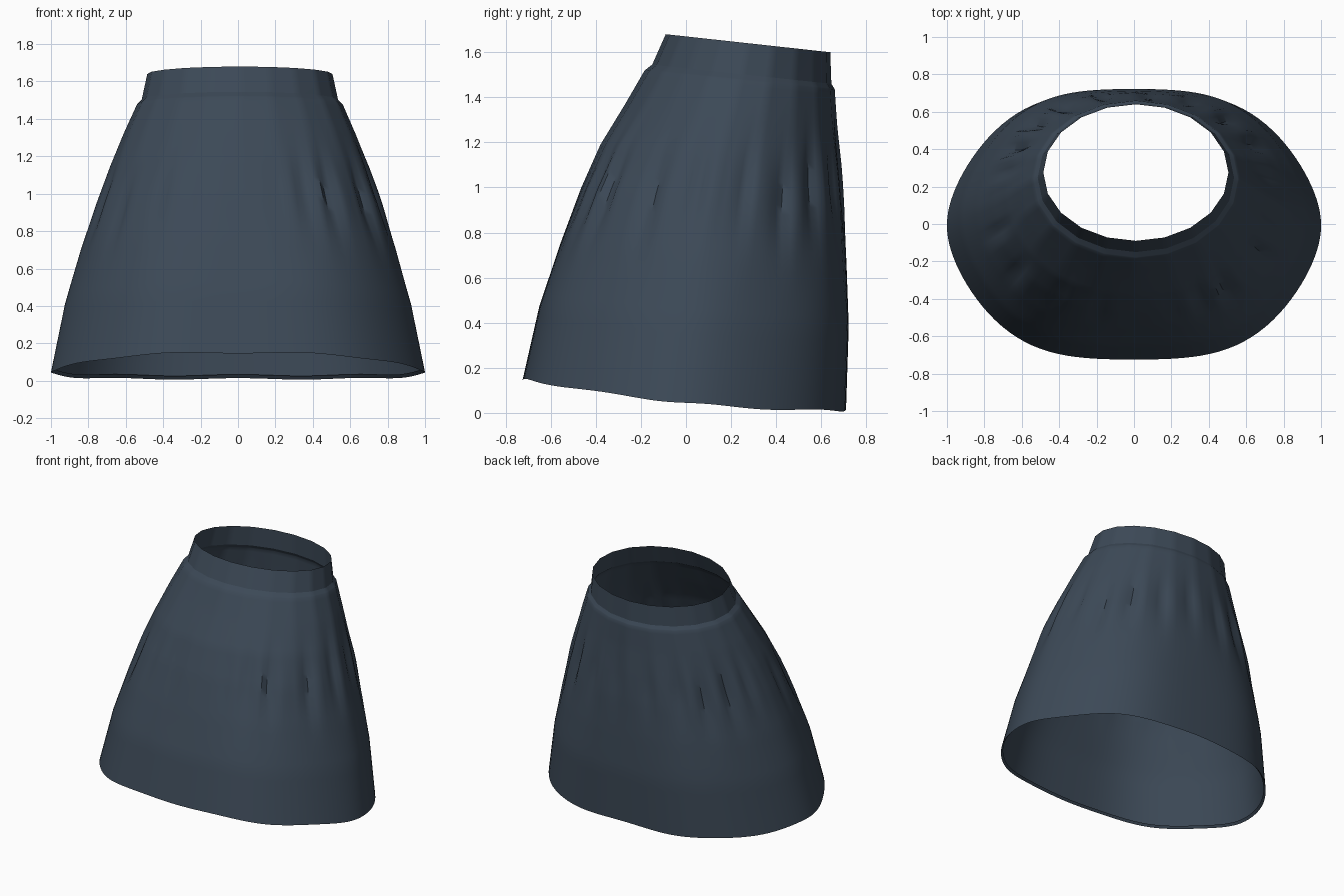
import bpy
import bmesh
from math import sin, cos, pi, exp, radians

cube = bpy.data.objects.get("Cube")
if cube:
    bpy.data.objects.remove(cube, do_unlink=True)

SEGMENTS = 120
PANELS = 20

# Cloth colour
cloth = bpy.data.materials.new("slate blue cloth")
colour = (0.045, 0.066, 0.094, 1)
cloth.diffuse_color = colour
cloth.use_nodes = True
shader = cloth.node_tree.nodes["Principled BSDF"]
shader.inputs["Base Color"].default_value = colour
shader.inputs["Roughness"].default_value = 0.9

# Rings: front y, front z, back y, back z, half width, sag at the sides
TOP = (-.09, 1.68, .64, 1.60, .495, 0)
BAND = (-.15, 1.545, .645, 1.46, .525, 0)
SKIRT = [
    BAND,
    (-.183, 1.52, .66, 1.435, .55, 0),
    (-.27, 1.37, .67, 1.27, .62, 0),
    (-.38, 1.19, .685, 1.10, .69, 0),
    (-.465, 1.0, .70, .90, .76, 0),
    (-.555, .76, .712, .66, .842, .01),
    (-.65, .48, .722, .38, .925, .02),
    (-.725, .15, .71, .01, 1.0, .035),
]
HEM_TURN = (-.71, .165, .695, .03, .985, .035)

# Gathers: angle in degrees (270 is the front), depth, middle height
FOLDS = [(-74, .008, 1.0), (-62, .022, 1.0), (-50, .03, .98), (-28, .03, .95),
         (-8, .02, 1.0), (14, .02, 1.0), (32, .028, .92), (48, .025, 1.0),
         (66, .018, 1.0), (84, .014, 1.05), (104, .016, 1.0), (122, .025, 1.0),
         (136, .03, .95), (150, .03, 1.0), (164, .018, 1.05), (196, .018, .95),
         (216, .02, .9), (236, .012, 1.0), (255, .01, 1.0)]


def ring_point(ring, angle, flare):
    fy, fz, by, bz, width, sag = ring
    # Flared cloth is a little flatter at front and back
    flat = .03 * flare
    v = (sin(angle) - flat * sin(5 * angle)) / (1 - flat)
    x = width * cos(angle) + .01 * (1 - flare)
    y = (fy + by) / 2 + (by - fy) / 2 * v
    z = (fz + bz) / 2 + (bz - fz) / 2 * v - sag * (1 - v * v)
    return x, y, z


def panelled_point(ring, i, flare):
    # Straight panels at the waist melt into a round hem
    angle = 2 * pi * i / SEGMENTS
    step = SEGMENTS // PANELS
    first = i // step * step
    t = (i - first) / step
    a = ring_point(ring, 2 * pi * first / SEGMENTS, flare)
    b = ring_point(ring, 2 * pi * (first + step) / SEGMENTS, flare)
    c = ring_point(ring, angle, flare)
    return [(p + (q - p) * t) * (1 - flare) + r * flare
            for p, q, r in zip(a, b, c)]


def gather(angle, z):
    push = 0
    for degrees, depth, height in FOLDS:
        d = (angle - radians(degrees) + pi) % (2 * pi) - pi
        reach = exp(-((z - height) / .19) ** 2)
        push += depth * reach * (exp(-(d / .05) ** 2)
                                 - .4 * exp(-((d - .12) / .06) ** 2))
    return push


def loft(name, rings, rows):
    bm = bmesh.new()
    loops = []
    for k, (a, b) in enumerate(zip(rings, rings[1:])):
        for row in range(rows + (k == len(rings) - 2)):
            ring = [p + (q - p) * row / rows for p, q in zip(a, b)]
            flare = min(1, max(0, (ring[4] - .55) / .35))
            loop = []
            for i in range(SEGMENTS):
                angle = 2 * pi * i / SEGMENTS
                x, y, z = panelled_point(ring, i, flare)
                push = gather(angle, z)
                # Faint unevenness along the hem
                z += .004 * sin(9 * angle) * flare * flare
                loop.append(bm.verts.new((x - push * cos(angle),
                                          y - push * sin(angle), z)))
            loops.append(loop)
    for upper, lower in zip(loops, loops[1:]):
        for i in range(SEGMENTS):
            j = (i + 1) % SEGMENTS
            bm.faces.new((upper[i], lower[i], lower[j], upper[j]))
    mesh = bpy.data.meshes.new(name)
    bm.to_mesh(mesh)
    bm.free()
    mesh.materials.append(cloth)
    obj = bpy.data.objects.new(name, mesh)
    bpy.context.collection.objects.link(obj)
    bpy.ops.object.select_all(action="DESELECT")
    obj.select_set(True)
    bpy.context.view_layer.objects.active = obj
    bpy.ops.object.shade_smooth_by_angle(angle=radians(40))
    return obj


loft("waistband", [TOP, BAND], 2)
loft("gathered_skirt", SKIRT, 6)
loft("hem_turn", [SKIRT[-1], HEM_TURN], 1)
